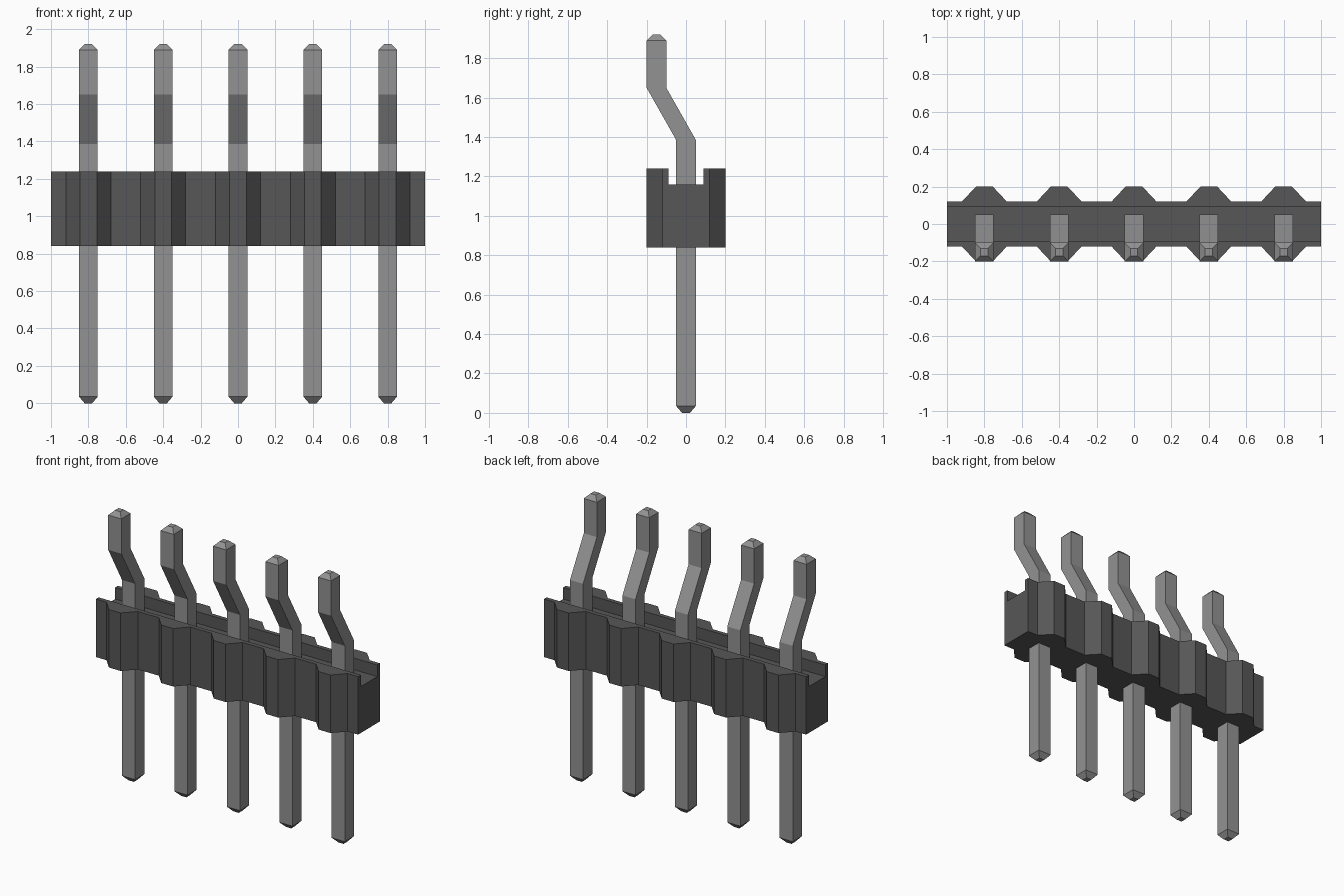
import bpy
import bmesh

cube = bpy.data.objects.get("Cube")
if cube:
    bpy.data.objects.remove(cube, do_unlink=True)

PIN_X = [-0.8, -0.4, 0.0, 0.4, 0.8]


def make_material(name, value):
    mat = bpy.data.materials.new(name)
    mat.use_nodes = True
    colour = (value, value, value, 1.0)
    mat.diffuse_color = colour
    mat.node_tree.nodes["Principled BSDF"].inputs["Base Color"].default_value = colour
    return mat


def finish(bm, name, mat=None):
    bmesh.ops.recalc_face_normals(bm, faces=bm.faces)
    mesh = bpy.data.meshes.new(name)
    bm.to_mesh(mesh)
    bm.free()
    if mat:
        mesh.materials.append(mat)
    obj = bpy.data.objects.new(name, mesh)
    bpy.context.collection.objects.link(obj)
    return obj


def loft(bm, rings):
    """Skin a stack of equal-length rings and cap both ends."""
    loops = [[bm.verts.new(p) for p in ring] for ring in rings]
    n = len(loops[0])
    for a, b in zip(loops, loops[1:]):
        for i in range(n):
            j = (i + 1) % n
            bm.faces.new((a[i], a[j], b[j], b[i]))
    bm.faces.new(loops[0][::-1])
    bm.faces.new(loops[-1])


def square(x, y, z, r):
    return [(x - r, y - r, z), (x + r, y - r, z), (x + r, y + r, z), (x - r, y + r, z)]


plastic = make_material("dark_grey_plastic", 0.095)
metal = make_material("grey_metal", 0.29)

# Housing: a strip with a bevelled bulge on both sides of every pin
front = [(-1.0, -0.12)]
for x in PIN_X:
    front += [(x - 0.12, -0.12), (x - 0.045, -0.2), (x + 0.045, -0.2), (x + 0.12, -0.12)]
front.append((1.0, -0.12))
outline = front + [(x, -y) for x, y in reversed(front)]
bm = bmesh.new()
loft(bm, [[(x, y, z) for x, y in outline] for z in (0.84, 1.24)])
housing = finish(bm, "housing", plastic)

# Groove along the top of the housing
bm = bmesh.new()
loft(bm, [[(-1.2, -0.09, z), (1.2, -0.09, z), (1.2, 0.09, z), (-1.2, 0.09, z)]
          for z in (1.16, 1.4)])
cutter = finish(bm, "groove_cutter")
cutter.hide_render = True
groove = housing.modifiers.new("groove", "BOOLEAN")
groove.operation = "DIFFERENCE"
groove.solver = "EXACT"
groove.object = cutter
bpy.context.view_layer.objects.active = housing
bpy.ops.object.modifier_apply(modifier=groove.name)
bpy.data.objects.remove(cutter, do_unlink=True)

# Pins: square wire with tapered tips, kinked forward above the housing
# (y centre, z, half width)
PIN_PATH = [(0, 0, 0.02), (0, 0.035, 0.05), (0, 1.385, 0.05),
            (-0.15, 1.65, 0.05), (-0.15, 1.89, 0.05), (-0.15, 1.92, 0.02)]
for i, x in enumerate(PIN_X):
    bm = bmesh.new()
    loft(bm, [square(x, y, z, r) for y, z, r in PIN_PATH])
    finish(bm, f"pin_{i + 1}", metal)
